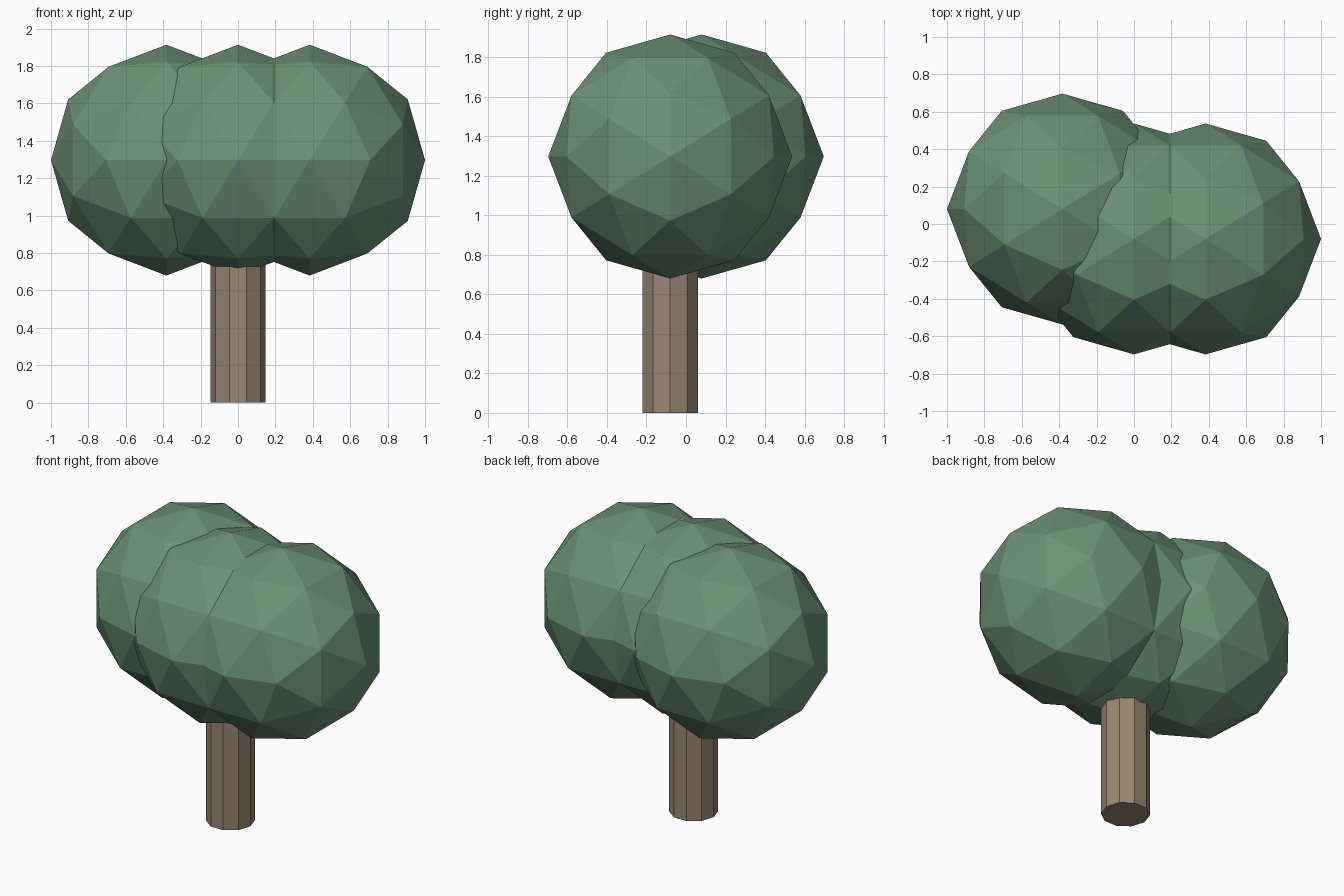
import bpy
import bmesh
from math import radians
from mathutils import Matrix, Vector

cube = bpy.data.objects.get("Cube")
if cube:
    bpy.data.objects.remove(cube, do_unlink=True)


def make_material(name, color):
    mat = bpy.data.materials.new(name)
    mat.use_nodes = True
    mat.diffuse_color = color
    mat.node_tree.nodes["Principled BSDF"].inputs["Base Color"].default_value = color
    return mat


def make_object(name, bm, mat, location):
    bmesh.ops.recalc_face_normals(bm, faces=bm.faces)
    mesh = bpy.data.meshes.new(name)
    bm.to_mesh(mesh)
    bm.free()
    mesh.materials.append(mat)
    obj = bpy.data.objects.new(name, mesh)
    obj.location = location
    bpy.context.collection.objects.link(obj)
    return obj


def faceted_ball(radius):
    """Axis-aligned icosahedron, split once and pushed out to a sphere."""
    phi = (1 + 5 ** 0.5) / 2
    bm = bmesh.new()
    for a in (-1, 1):
        for b in (-phi, phi):
            for co in ((0, a, b), (a, b, 0), (b, 0, a)):
                bm.verts.new(co)
    bmesh.ops.convex_hull(bm, input=bm.verts)
    bmesh.ops.subdivide_edges(bm, edges=bm.edges[:], cuts=1, use_grid_fill=True)
    for v in bm.verts:
        v.co = v.co.normalized() * radius
    return bm


leaf_green = make_material("leaf green", (0.147, 0.283, 0.178, 1))
bark_brown = make_material("bark brown", (0.314, 0.238, 0.165, 1))

# Foliage: three overlapping balls, the right one set further back
RADIUS, SPREAD, DEPTH, HEIGHT = 0.617, 0.383, 0.08, 1.297
for name, x, y in (("foliage_right", -SPREAD, DEPTH),
                   ("foliage_centre", 0, -DEPTH),
                   ("foliage_left", SPREAD, -DEPTH)):
    make_object(name, faceted_ball(RADIUS), leaf_green, (x, y, HEIGHT))

# Trunk: ten-sided post with a corner on each side
TRUNK_R, TRUNK_H = 0.148, 0.8
bm = bmesh.new()
bmesh.ops.create_cone(bm, cap_ends=True, segments=10, radius1=TRUNK_R,
                      radius2=TRUNK_R, depth=TRUNK_H,
                      matrix=Matrix.Rotation(radians(90), 4, "Z"))
make_object("trunk", bm, bark_brown, Vector((0, -DEPTH, TRUNK_H / 2)))
